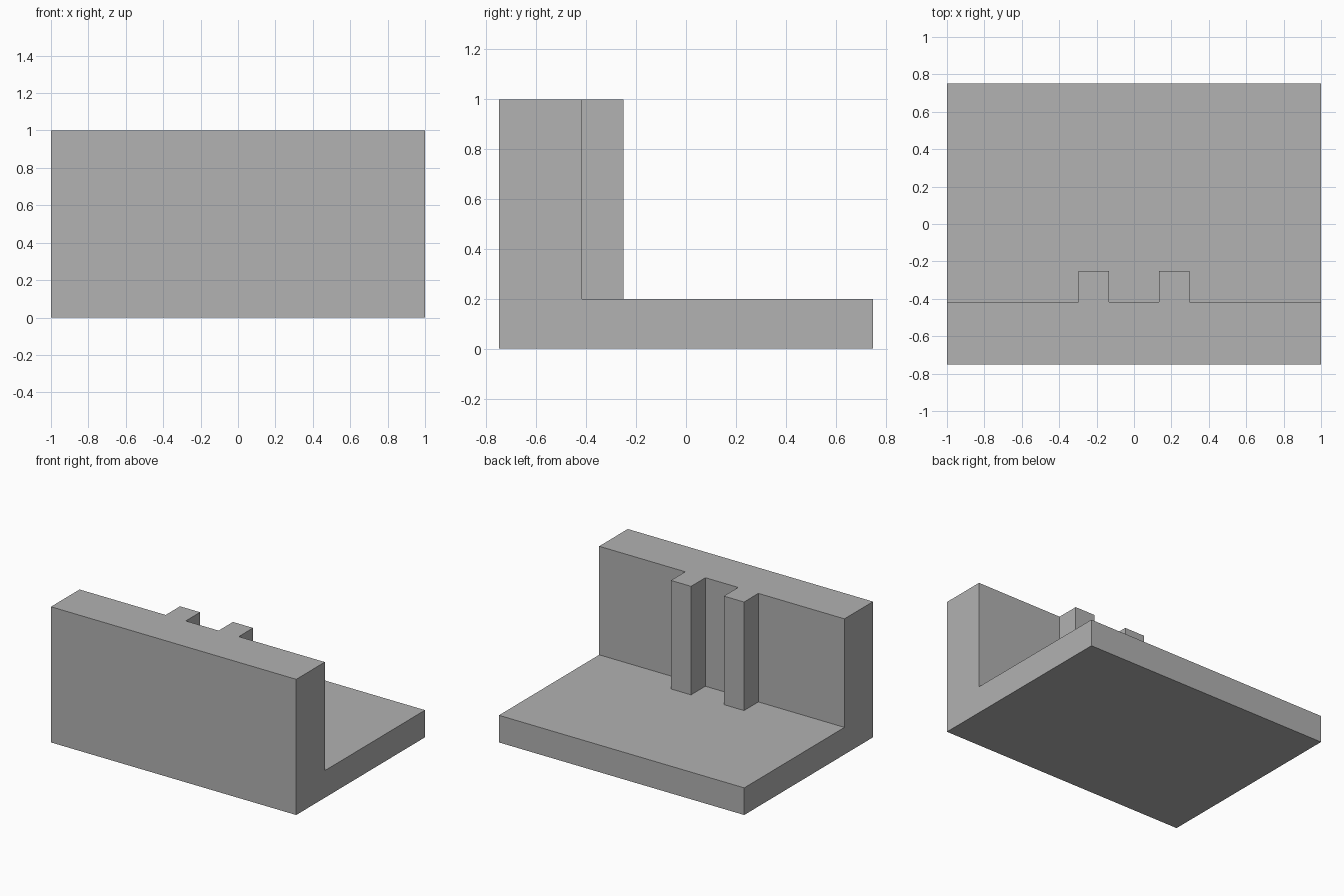
import bpy
import bmesh
from mathutils import Vector

cube = bpy.data.objects.get("Cube")
if cube:
    bpy.data.objects.remove(cube, do_unlink=True)

# Overall dimensions
HALF_WIDTH, FRONT, BACK, HEIGHT = 1.0, -0.75, 0.75, 1.0
BASE_TOP, WALL_BACK, RIB_BACK = 0.2, -0.417, -0.25
RIB_INNER, RIB_OUTER = 0.134, 0.298

# Single plain grey
grey = bpy.data.materials.new("plain_grey")
grey.use_nodes = True
colour = (0.445, 0.445, 0.445, 1.0)
grey.diffuse_color = colour
grey.node_tree.nodes["Principled BSDF"].inputs["Base Color"].default_value = colour


def extrude_profile(name, points, direction):
    """Make a closed solid by sweeping a flat outline along a vector."""
    bm = bmesh.new()
    face = bm.faces.new([bm.verts.new(p) for p in points])
    swept = bmesh.ops.extrude_face_region(bm, geom=[face], use_keep_orig=True)
    verts = [v for v in swept["geom"] if isinstance(v, bmesh.types.BMVert)]
    bmesh.ops.translate(bm, verts=verts, vec=Vector(direction))
    bmesh.ops.recalc_face_normals(bm, faces=bm.faces[:])
    mesh = bpy.data.meshes.new(name)
    bm.to_mesh(mesh)
    bm.free()
    mesh.materials.append(grey)
    obj = bpy.data.objects.new(name, mesh)
    bpy.context.collection.objects.link(obj)
    return obj


# Base plate and upright wall as one L-shaped section
section = [(FRONT, 0), (BACK, 0), (BACK, BASE_TOP),
           (WALL_BACK, BASE_TOP), (WALL_BACK, HEIGHT), (FRONT, HEIGHT)]
extrude_profile("base_and_wall", [(-HALF_WIDTH, y, z) for y, z in section],
                (2 * HALF_WIDTH, 0, 0))

# Pair of vertical ribs standing against the wall
for name, side in (("left_rib", 1), ("right_rib", -1)):
    outline = [(side * RIB_INNER, WALL_BACK), (side * RIB_OUTER, WALL_BACK),
               (side * RIB_OUTER, RIB_BACK), (side * RIB_INNER, RIB_BACK)]
    extrude_profile(name, [(x, y, BASE_TOP) for x, y in outline],
                    (0, 0, HEIGHT - BASE_TOP))
